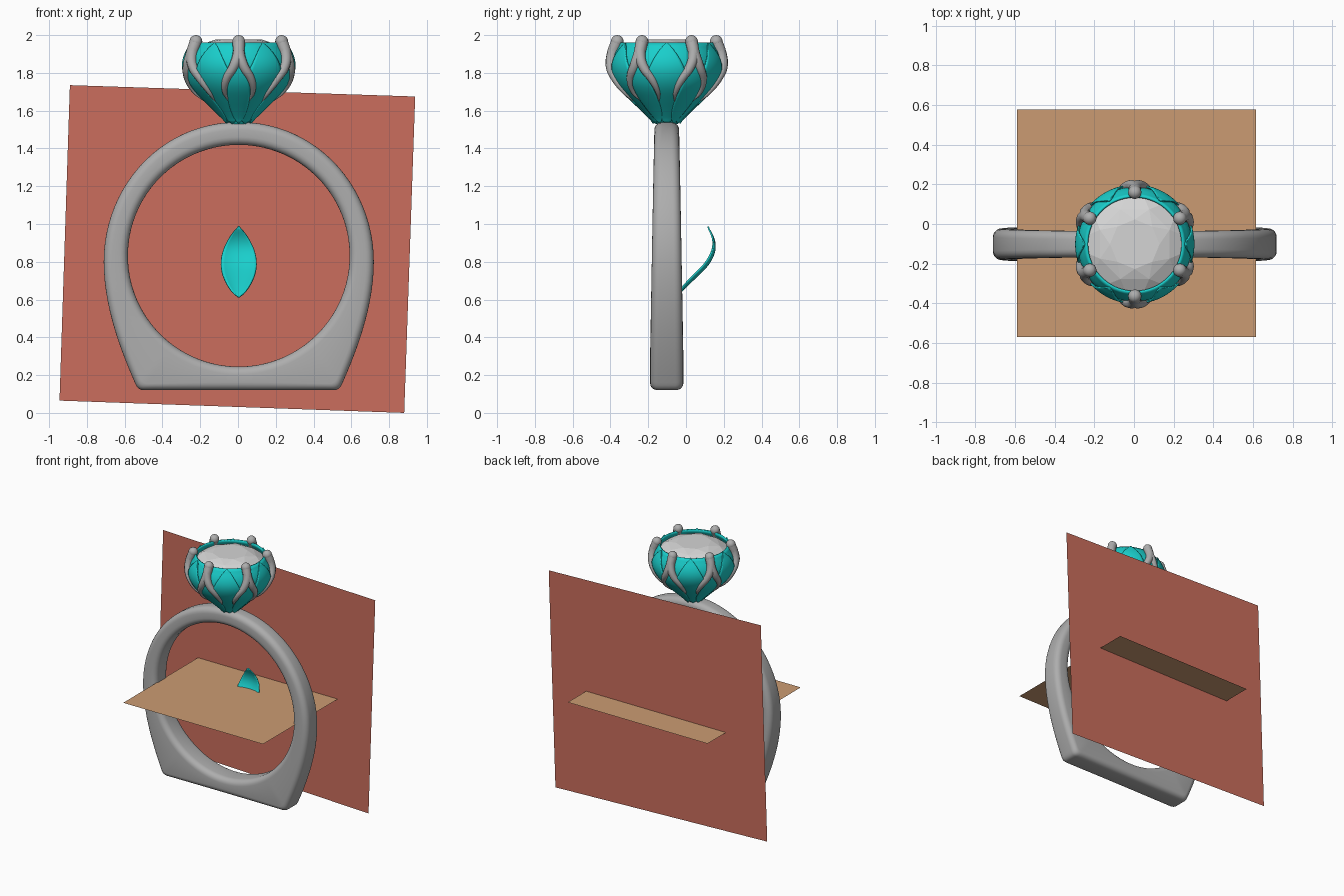
import bpy, bmesh, math
from mathutils import Vector
from mathutils.geometry import interpolate_bezier

cube = bpy.data.objects.get("Cube")
if cube:
    bpy.data.objects.remove(cube, do_unlink=True)


def material(name, color):
    m = bpy.data.materials.new(name)
    m.use_nodes = True
    m.diffuse_color = (*color, 1)
    bsdf = m.node_tree.nodes["Principled BSDF"]
    bsdf.inputs["Base Color"].default_value = (*color, 1)
    return m


METAL = material("grey metal", (0.42, 0.42, 0.42))
TEAL = material("teal", (0.01, 0.62, 0.6))
STONE = material("pale stone", (0.66, 0.66, 0.66))
RED = material("brick red", (0.6, 0.155, 0.11))
TAN = material("tan", (0.6, 0.33, 0.17))

CX, CY = 0.004, -0.102   # axis of the ring and setting
BASE = 1.53              # bottom of the setting


def finish(bm, name, mat, smooth=True, angle=50):
    bmesh.ops.recalc_face_normals(bm, faces=bm.faces)
    mesh = bpy.data.meshes.new(name)
    bm.to_mesh(mesh)
    bm.free()
    mesh.materials.append(mat)
    ob = bpy.data.objects.new(name, mesh)
    bpy.context.collection.objects.link(ob)
    if smooth:
        bpy.ops.object.select_all(action='DESELECT')
        ob.select_set(True)
        bpy.context.view_layer.objects.active = ob
        bpy.ops.object.shade_smooth_by_angle(angle=math.radians(angle))
    return ob


def skin(bm, rows, close_u=False, close_v=False):
    """Join rows of points with quads."""
    grid = [[bm.verts.new(p) for p in row] for row in rows]
    nu, nv = len(grid), len(grid[0])
    for i in range(nu if close_u else nu - 1):
        for j in range(nv if close_v else nv - 1):
            a, b = grid[i], grid[(i + 1) % nu]
            k = (j + 1) % nv
            bm.faces.new((a[j], a[k], b[k], b[j]))


def quad(name, corners, mat):
    bm = bmesh.new()
    bm.faces.new([bm.verts.new(c) for c in corners])
    return finish(bm, name, mat, smooth=False)


# Flat backing sheets
quad("upright_sheet", [(-0.945, 0.35, 0.065), (0.88, 0.35, 0),
                       (0.938, 0.35, 1.675), (-0.89, 0.35, 1.735)], RED)
quad("level_sheet", [(-0.59, -0.57, 0.82), (0.615, -0.57, 0.82),
                     (0.615, 0.577, 0.82), (-0.59, 0.577, 0.82)], TAN)


# Ring band: a rounded section swept between a round hole and a flat-footed outline
def bezier(a, b, c, d, n):
    pts = [Vector((p[0], 0, p[1])) for p in (a, b, c, d)]
    return interpolate_bezier(*pts, n)


half = (bezier((0, 1.54), (0.41, 1.54), (0.715, 1.2), (0.715, 0.8), 24)[:-1]
        + bezier((0.715, 0.8), (0.715, 0.57), (0.63, 0.34), (0.55, 0.16), 14)[:-1]
        + bezier((0.55, 0.16), (0.54, 0.135), (0.53, 0.12), (0.5, 0.12), 6)[:-1]
        + bezier((0.5, 0.12), (0.35, 0.12), (0.15, 0.12), (0, 0.12), 14))
outline = half + [Vector((-p.x, 0, p.z)) for p in half[-2:0:-1]]
hub = Vector((0, 0, 0.832))
rows = []
for p in outline:
    out = (p - hub).normalized()
    inner = hub + out * 0.587
    thick = (p - inner).length
    wide = 0.0875 - 0.022 * max(0, (p.z - 0.12) / 1.42) ** 1.3
    fillet = 0.042
    row = []
    for corner, (su, sv) in enumerate([(1, 1), (-1, 1), (-1, -1), (1, -1)]):
        for s in range(6):
            t = math.pi / 2 * (corner + s / 5)
            u = su * (thick / 2 - fillet) + fillet * math.cos(t)
            v = sv * (wide - fillet) + fillet * math.sin(t)
            row.append(inner + out * (thick / 2 + u) + Vector((CX, CY + v, 0)))
    rows.append(row)
bm = bmesh.new()
skin(bm, rows, close_u=True, close_v=True)
finish(bm, "ring_band", METAL)

# Bulging profile shared by the cup, leaves and prongs: (height, radius)
PROFILE = [(0, 0.055), (0.07, 0.125), (0.13, 0.19), (0.19, 0.25), (0.25, 0.285),
           (0.31, 0.298), (0.37, 0.285), (0.43, 0.248)]


def radius(h):
    h = min(max(h, 0), 0.43)
    for (h0, r0), (h1, r1) in zip(PROFILE, PROFILE[1:]):
        if h <= h1:
            return r0 + (r1 - r0) * (h - h0) / (h1 - h0)
    return PROFILE[-1][1]


def soft_radius(h):
    return sum(radius(h + d) for d in (-0.02, 0, 0.02)) / 3


def polar(r, angle, z):
    return (CX + r * math.cos(angle), CY + r * math.sin(angle), z)


# Cup behind the leaves
bm = bmesh.new()
skin(bm, [[polar(soft_radius(0.43 * i / 20) - 0.006, math.tau * j / 60, BASE + 0.43 * i / 20)
           for j in range(60)] for i in range(21)], close_v=True)
bmesh.ops.holes_fill(bm, edges=[e for e in bm.edges if e.is_boundary
                                and e.verts[0].co.z < BASE + 0.01])
cup = finish(bm, "setting_cup", TEAL)
mod = cup.modifiers.new("wall", 'SOLIDIFY')
mod.thickness = 0.012


# Curved pointed leaves
def leaf(name, angle, width, base, scale, top, lift):
    bm = bmesh.new()
    rows = []
    for i in range(25):
        t = i / 24
        h = top * t
        w = width * max(0.01, math.sin(math.pi * t ** 0.9)) ** 0.8
        r = soft_radius(h) + lift
        spread = min(w / r, 0.9)
        rows.append([polar(r * scale, angle + spread * (j / 5 - 1), base + h * scale)
                     for j in range(11)])
    skin(bm, rows)
    ob = finish(bm, name, TEAL)
    mod = ob.modifiers.new("sheet", 'SOLIDIFY')
    mod.thickness = 0.008


for k in range(6):
    leaf(f"wide_leaf_{k + 1}", math.radians(60 * k), 0.115, BASE, 1, 0.43, 0.006)
    leaf(f"narrow_leaf_{k + 1}", math.radians(60 * k + 30), 0.06, BASE, 1, 0.36, 0.011)
leaf("loose_leaf", math.pi / 2, 0.112, 0.61, 0.88, 0.43, 0)


# Forked prongs with rounded tips
def tube(name, pts):
    cu = bpy.data.curves.new(name, 'CURVE')
    cu.dimensions = '3D'
    cu.bevel_depth = 1
    cu.bevel_resolution = 3
    cu.resolution_u = 6
    cu.use_fill_caps = True
    sp = cu.splines.new('BEZIER')
    sp.bezier_points.add(len(pts) - 1)
    for bp, (co, rad) in zip(sp.bezier_points, pts):
        bp.co, bp.radius = co, rad
        bp.handle_left_type = bp.handle_right_type = 'AUTO'
    ob = bpy.data.objects.new(name, cu)
    bpy.context.collection.objects.link(ob)
    bpy.context.view_layer.update()
    mesh = bpy.data.meshes.new_from_object(
        ob.evaluated_get(bpy.context.evaluated_depsgraph_get()))
    bpy.data.objects.remove(ob, do_unlink=True)
    bm = bmesh.new()
    bm.from_mesh(mesh)
    bpy.data.meshes.remove(mesh)
    finish(bm, name, METAL)


# (turn from the prong's axis, height, radius from centre, tube radius)
LEG = [(0, 1.966, 0.262, 0.033), (0.01, 1.9, 0.288, 0.03), (0.09, 1.835, 0.298, 0.026),
       (0.24, 1.765, 0.277, 0.022), (0.32, 1.70, 0.237, 0.013), (0.30, 1.65, 0.185, 0.003)]
for k in range(6):
    a = math.radians(60 * k + 30)
    for side, label in ((1, "a"), (-1, "b")):
        tube(f"prong_{k + 1}_leg_{label}",
             [(polar(r, a + side * turn, z), w) for turn, z, r, w in LEG])
    bm = bmesh.new()
    bmesh.ops.create_uvsphere(bm, u_segments=16, v_segments=10, radius=0.034)
    bmesh.ops.translate(bm, verts=bm.verts, vec=polar(0.262, a, 1.966))
    finish(bm, f"prong_{k + 1}_tip", METAL)

# Faceted stone
bm = bmesh.new()
for count, r, z, shift in ((8, 0.125, 1.976, 0), (8, 0.19, 1.958, 0.5),
                           (16, 0.24, 1.925, 0.5), (16, 0.24, 1.91, 0.5), (1, 0, 1.57, 0)):
    for j in range(count):
        bm.verts.new(polar(r, math.tau * (j + shift) / count, z))
bmesh.ops.convex_hull(bm, input=bm.verts)
finish(bm, "stone", STONE, smooth=False)
